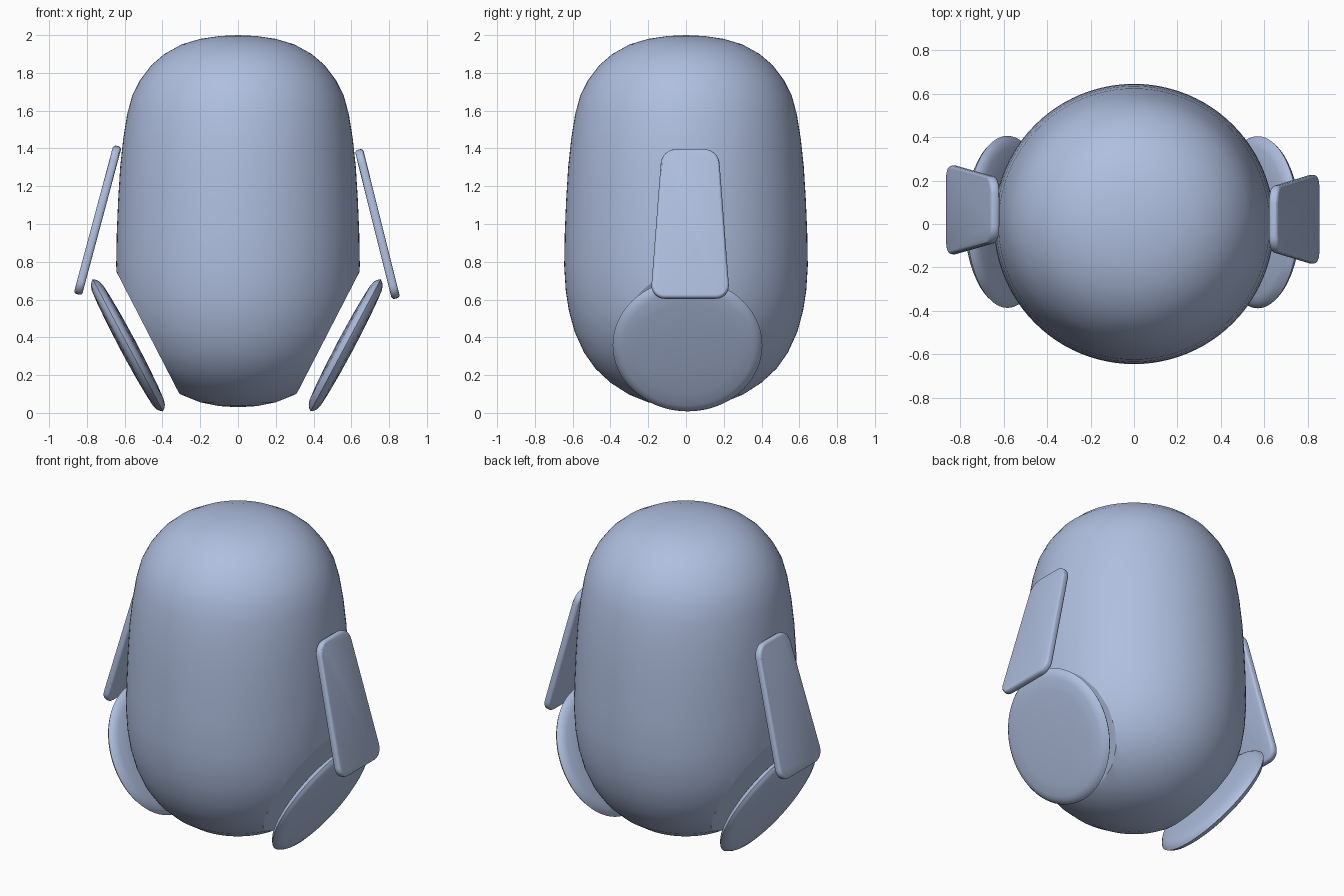
import bpy, bmesh, math
from mathutils import Vector

cube = bpy.data.objects.get("Cube")
if cube:
    bpy.data.objects.remove(cube)

COLOR = (0.43, 0.52, 0.74, 1)
shell = bpy.data.materials.new("pale_blue_grey")
shell.use_nodes = True
shell.diffuse_color = COLOR
shell.node_tree.nodes["Principled BSDF"].inputs["Base Color"].default_value = COLOR


def finish(bm, name, location=(0, 0, 0), tilt=0, angle=30):
    """Turn a bmesh into a smooth shaded object, tilted about y."""
    bmesh.ops.recalc_face_normals(bm, faces=bm.faces)
    mesh = bpy.data.meshes.new(name)
    bm.to_mesh(mesh)
    bm.free()
    mesh.materials.append(shell)
    obj = bpy.data.objects.new(name, mesh)
    bpy.context.collection.objects.link(obj)
    obj.location = location
    obj.rotation_euler.y = math.radians(tilt)
    bpy.ops.object.select_all(action='DESELECT')
    obj.select_set(True)
    bpy.context.view_layer.objects.active = obj
    bpy.ops.object.shade_smooth_by_angle(angle=math.radians(angle))
    return obj


def lathe(profile, steps=96):
    """Spin a (radius, height) profile around z."""
    bm = bmesh.new()
    verts = [bm.verts.new((r, 0, z)) for r, z in profile]
    edges = [bm.edges.new(pair) for pair in zip(verts, verts[1:])]
    bmesh.ops.spin(bm, geom=verts + edges, cent=(0, 0, 0), axis=(0, 0, 1),
                   angle=math.tau, steps=steps)
    bmesh.ops.remove_doubles(bm, verts=bm.verts, dist=0.0005)
    return bm


# Body: domed capsule with a flat slanted cut low on each side
body = lathe([(0, 0.03), (0.1, 0.036), (0.2, 0.056), (0.3, 0.096), (0.4, 0.16),
              (0.48, 0.235), (0.54, 0.32), (0.59, 0.43), (0.62, 0.54),
              (0.637, 0.65), (0.645, 0.78), (0.642, 0.95), (0.635, 1.12),
              (0.624, 1.3), (0.608, 1.45), (0.587, 1.58), (0.56, 1.68),
              (0.52, 1.76), (0.46, 1.84), (0.39, 1.9), (0.3, 1.95),
              (0.2, 1.98), (0.1, 1.995), (0, 2)])
for side in (1, -1):
    cut = bmesh.ops.bisect_plane(
        body, geom=body.verts[:] + body.edges[:] + body.faces[:], dist=1e-5,
        plane_co=(side * 0.31, 0, 0.1), plane_no=Vector((side * 0.65, 0, -0.335)),
        clear_outer=True)
    rim = [e for e in cut["geom_cut"] if isinstance(e, bmesh.types.BMEdge)]
    bmesh.ops.holes_fill(body, edges=rim, sides=0)
finish(body, "body", angle=18)


def arm(name, location, tilt):
    """Tapered plate with rounded corners and soft rims."""
    length, thick = 0.813, 0.045
    bm = bmesh.new()
    corners = [(-0.21, -1), (0.21, -1), (0.15, 1), (-0.15, 1)]
    face = bm.faces.new([bm.verts.new((-thick / 2, y, s * length / 2))
                         for y, s in corners])
    bmesh.ops.bevel(bm, geom=bm.verts[:], offset=0.075, segments=6,
                    affect='VERTICES', profile=0.5)
    grown = bmesh.ops.extrude_face_region(bm, geom=bm.faces[:])
    bmesh.ops.translate(bm, vec=(thick, 0, 0),
                        verts=[v for v in grown["geom"]
                               if isinstance(v, bmesh.types.BMVert)])
    rims = [e for e in bm.edges
            if abs(e.verts[0].co.x - e.verts[1].co.x) < 0.001]
    bmesh.ops.bevel(bm, geom=rims, offset=0.016, segments=3,
                    affect='EDGES', profile=0.5)
    return finish(bm, name, location, tilt)


def foot(name, location, lean):
    """Slightly domed disc standing on its edge."""
    half = [(0, 0.046), (0.15, 0.044), (0.27, 0.039), (0.345, 0.033),
            (0.37, 0.025), (0.385, 0.014)]
    profile = half + [(0.396, 0)] + [(r, -z) for r, z in reversed(half)]
    return finish(lathe(profile), name, location, 90 + lean)


# Arms and feet
arm("left_arm", (0.738, 0.022, 1.0), -14)
arm("right_arm", (-0.743, 0.065, 1.02), 15)
foot("left_foot", (0.57, 0.008, 0.358), 28)
foot("right_foot", (-0.583, 0.01, 0.358), -28)
